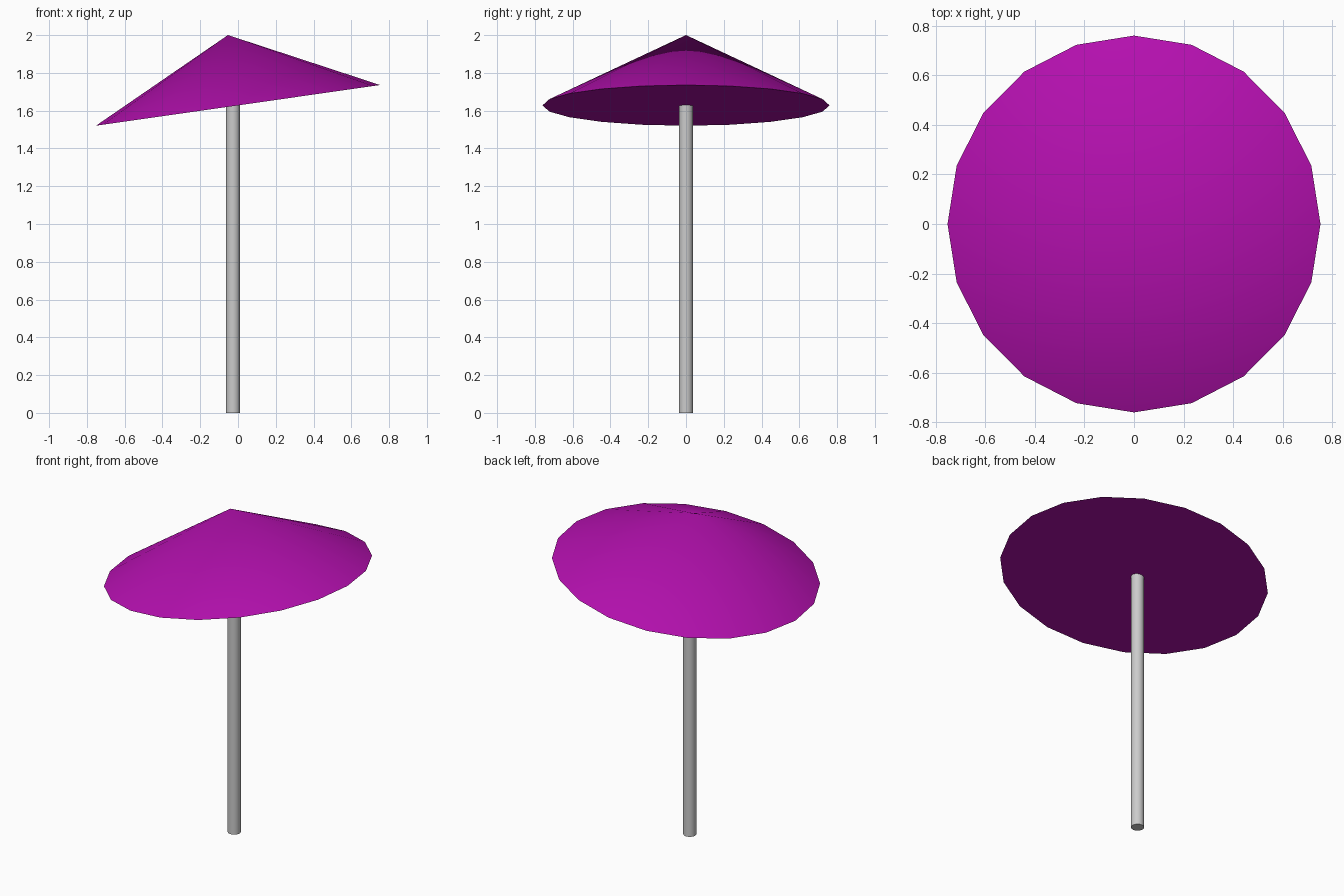
import bpy
import math
from mathutils import Vector

if "Cube" in bpy.data.objects:
    bpy.data.objects.remove(bpy.data.objects["Cube"])

TILT = math.radians(-8.15)
RADIUS, HEIGHT, BASE_Z = 0.76, 0.376, 1.628


def finish(obj, name):
    obj.name = name
    bpy.ops.object.shade_smooth_by_angle(angle=math.radians(40))


# Pole: thin upright cylinder ending at the canopy's underside
POLE_TOP = 1.63
bpy.ops.mesh.primitive_cylinder_add(vertices=20, radius=0.037, depth=POLE_TOP,
                                    location=(-0.026, 0, POLE_TOP / 2))
finish(bpy.context.object, "pole")

# Canopy: closed 20-sided cone, tilted about its base centre
axis = Vector((math.sin(TILT), 0, math.cos(TILT)))
bpy.ops.mesh.primitive_cone_add(vertices=20, radius1=RADIUS, radius2=0, depth=HEIGHT,
                                location=Vector((0, 0, BASE_Z)) + axis * HEIGHT / 2,
                                rotation=(0, TILT, 0))
canopy = bpy.context.object
finish(canopy, "canopy")

# Purple fabric
fabric = bpy.data.materials.new("purple_fabric")
fabric.diffuse_color = (0.45, 0.005, 0.42, 1)
fabric.use_nodes = True
fabric.node_tree.nodes["Principled BSDF"].inputs["Base Color"].default_value = fabric.diffuse_color
canopy.data.materials.append(fabric)
